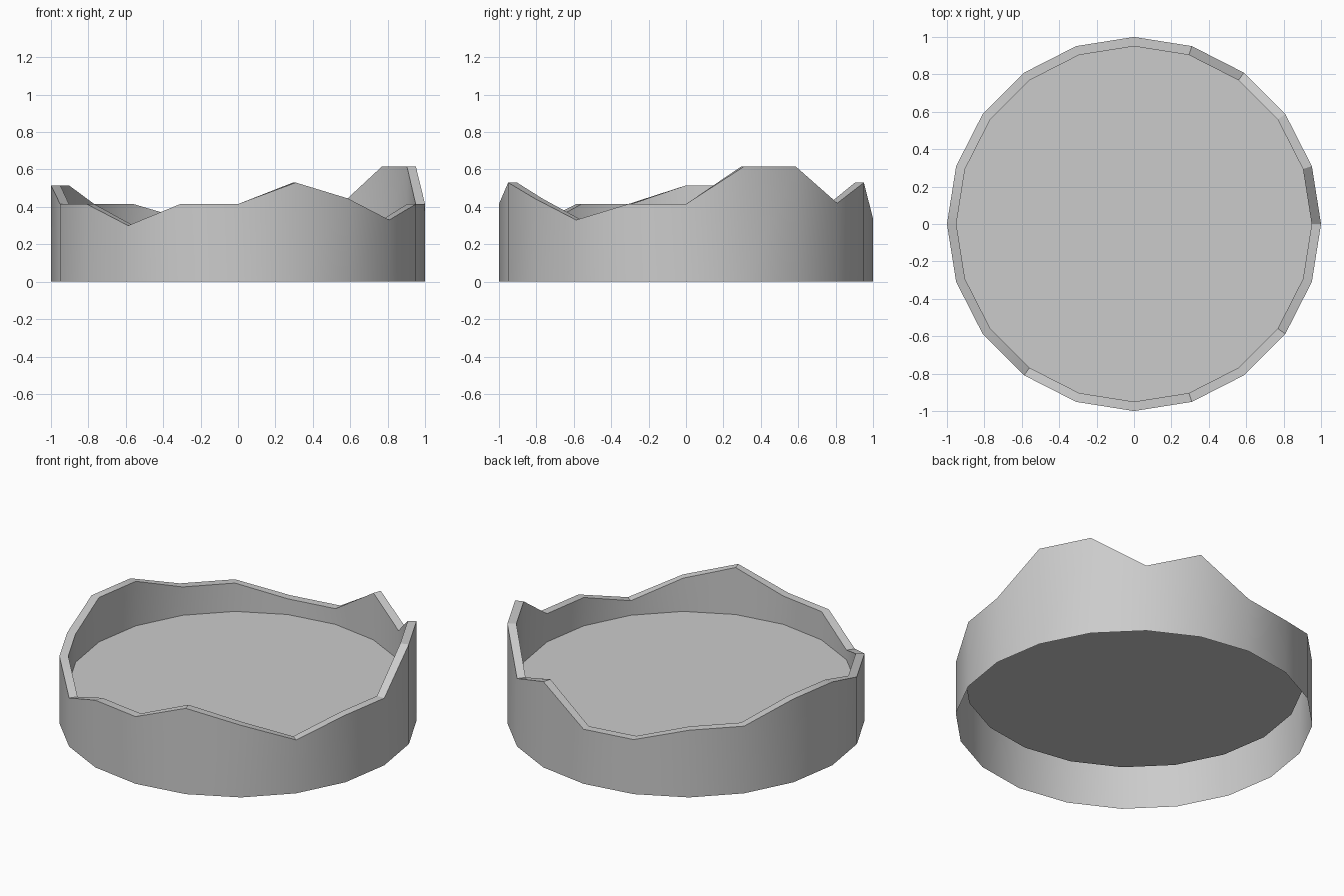
import bpy, bmesh
from math import cos, sin, tau, radians

if "Cube" in bpy.data.objects:
    bpy.data.objects.remove(bpy.data.objects["Cube"])

# Rim height at every 18 degrees, counter-clockwise from +x
RIM = [.415, .615, .615, .42, .53, .337, .337, .415, .415, .515,
       .515, .415, .415, .30, .415, .415, .53, .445, .33, .415]
N = len(RIM)
FLOOR_Z, INNER_R = 0.24, 0.95


def ring(bm, r, heights):
    return [bm.verts.new((r * cos(tau * i / N), r * sin(tau * i / N), z))
            for i, z in enumerate(heights)]


bm = bmesh.new()
# Outer wall (open underneath), jagged rim, inner wall
loops = [ring(bm, 1, [0] * N), ring(bm, 1, RIM),
         ring(bm, INNER_R, RIM), ring(bm, INNER_R, [FLOOR_Z] * N)]
for a, b in zip(loops, loops[1:]):
    for i in range(N):
        j = (i + 1) % N
        bm.faces.new((a[i], a[j], b[j], b[i]))
# Raised floor
bm.faces.new(loops[-1])

mesh = bpy.data.meshes.new("broken_round_base")
bm.to_mesh(mesh)
bm.free()
base = bpy.data.objects.new("broken_round_base", mesh)
bpy.context.collection.objects.link(base)

# Smooth round walls with sharp rim and floor edges
bpy.context.view_layer.objects.active = base
base.select_set(True)
bpy.ops.object.shade_smooth_by_angle(angle=radians(30))
